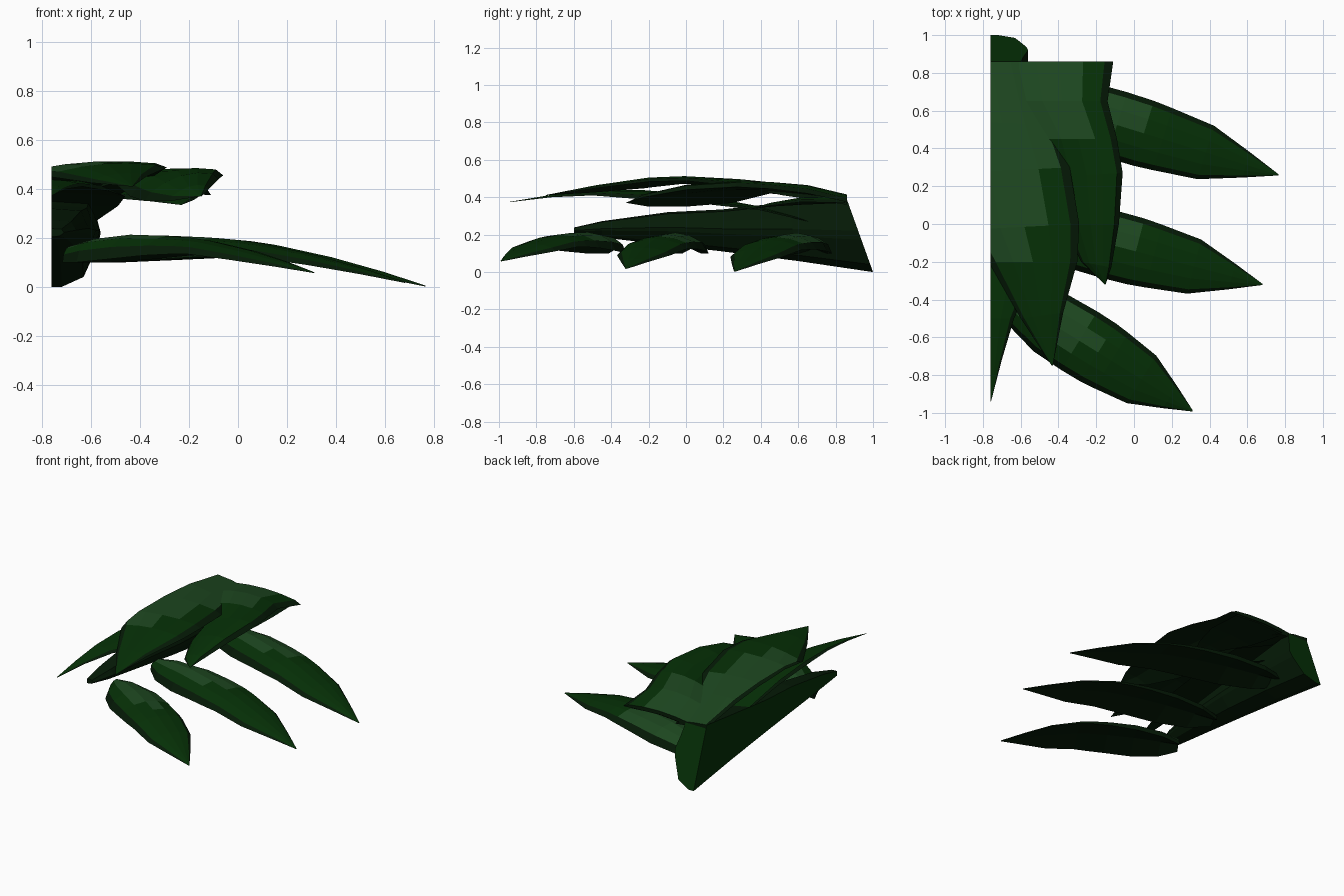
import bpy, bmesh
from mathutils import Vector

if "Cube" in bpy.data.objects:
    bpy.data.objects.remove(bpy.data.objects["Cube"])

CUT = -0.76  # the model is one half, cut along this plane


def material(name, rgb):
    m = bpy.data.materials.new(name)
    m.diffuse_color = (*rgb, 1)
    m.use_nodes = True
    m.node_tree.nodes["Principled BSDF"].inputs["Base Color"].default_value = m.diffuse_color
    return m


MATS = [material("mid green", (0.0018, 0.030, 0.0020)),
        material("light green", (0.0125, 0.064, 0.0145)),
        material("dark rim green", (0.0016, 0.0105, 0.0020))]
RIM = 2


def finish(name, bm, clip=False):
    if clip:
        bmesh.ops.bisect_plane(bm, geom=bm.verts[:] + bm.edges[:] + bm.faces[:],
                               plane_co=(CUT, 0, 0), plane_no=(-1, 0, 0), clear_outer=True)
    me = bpy.data.meshes.new(name)
    bm.to_mesh(me)
    bm.free()
    for m in MATS:
        me.materials.append(m)
    ob = bpy.data.objects.new(name, me)
    bpy.context.collection.objects.link(ob)


# Blade cross-section: position across, share of crown height
SECTION = [(0, 0), (.08, .5), (.28, .86), (.5, 1), (.72, .86), (.92, .5), (1, 0)]


def leaf(name, stations, light=(0, 0, 0, 0), clip=False, hollow=0.4):
    """Domed blade lofted through (left edge, right edge, crown height), root to tip.
    light = how many rows from the root are light green, for each inner strip."""
    bm = bmesh.new()
    rows, unders = [], []
    for l, r, crown in stations:
        l, r = Vector(l), Vector(r)
        rise = crown - (l.z + r.z) / 2
        row = []
        for u, h in SECTION:
            p = l.lerp(r, u)
            p.z += rise * h
            row.append(bm.verts.new(p))
        rows.append(row)
        p = l.lerp(r, 0.5)
        p.z += rise * hollow
        unders.append(bm.verts.new(p))
    for i in range(len(rows) - 1):
        a, b = rows[i], rows[i + 1]
        for j in range(6):
            f = bm.faces.new((a[j], a[j + 1], b[j + 1], b[j]))
            if j in (0, 5):
                f.material_index = RIM
            elif i < light[j - 1]:
                f.material_index = 1
        for q in ((a[0], b[0], unders[i + 1], unders[i]), (a[6], unders[i], unders[i + 1], b[6])):
            bm.faces.new(q).material_index = RIM
    bm.faces.new(rows[0] + [unders[0]]).material_index = RIM
    bmesh.ops.recalc_face_normals(bm, faces=bm.faces)
    finish(name, bm, clip)


# Three low side leaves sharing one outline: (along, half width, crown height, edge height)
OUTLINE = [(0, .05, .165, .10), (.1, .13, .195, .10), (.25, .175, .21, .11),
           (.4, .182, .2, .12), (.5, .18, .187, .12), (.57, .172, .172, .117),
           (.73, .148, .122, .082), (.88, .07, .062, .04), (1, .003, .006, .002)]
for name, root, tip, tip_z, light in [
        ("rear_side_leaf", (-.66, .70), (.765, .26), 0, (4, 4, 3, 0)),
        ("middle_side_leaf", (-.66, .03), (.68, -.32), .015, (4, 4, 3, 0)),
        ("front_side_leaf", (-.69, -.37), (.31, -.99), .055, (3, 4, 3, 0))]:
    a, b = Vector(root), Vector(tip)
    d = (b - a).normalized()
    side = Vector((-d.y, d.x))
    st = []
    for t, w, z, edge in OUTLINE:
        c = a.lerp(b, t)
        lift = tip_z * t * t
        st.append(((*(c + side * w), edge + lift), (*(c - side * w), edge + lift), z + lift))
    leaf(name, st, light)

# Large top leaf, crossing the cut plane
leaf("large_top_leaf", [
    ((-1.0, .86, .38), (-.52, .86, .36), .415),
    ((-.98, .55, .43), (-.42, .52, .41), .472),
    ((-.93, .27, .45), (-.34, .30, .455), .497),
    ((-.87, -.03, .46), (-.29, 0, .488), .512),
    ((-.77, -.2, .45), (-.30, -.2, .483), .503),
    ((-.6, -.5, .425), (-.375, -.47, .45), .463),
    ((-.435, -.75, .41), (-.43, -.75, .41), .412)], (4, 4, 3, 2), clip=True)

# Smaller top leaf emerging from the large one on its outer side
leaf("outer_top_leaf", [
    ((-.68, .86, .37), (-.11, .86, .375), .415),
    ((-.62, .65, .40), (-.14, .65, .42), .465),
    ((-.50, .45, .42), (-.09, .45, .445), .482),
    ((-.44, .25, .37), (-.06, .27, .455), .475),
    ((-.38, 0, .35), (-.08, 0, .44), .455),
    ((-.28, -.2, .35), (-.12, -.23, .40), .41),
    ((-.155, -.32, .37), (-.15, -.32, .37), .371)], (2, 2, 2, 0), clip=True)

# Short leaf hidden under the outer top leaf
leaf("inner_short_leaf", [
    ((-.56, .85, .37), (-.16, .85, .37), .405),
    ((-.48, .62, .36), (-.15, .62, .375), .40),
    ((-.36, .45, .35), (-.18, .45, .355), .37),
    ((-.235, .34, .335), (-.23, .34, .335), .337)])

# Middle spike below the large leaf, only its right half kept
leaf("centre_spike", [((CUT - w, y, e), (CUT + w, y, e), c) for y, w, e, c in [
    (.72, .16, .255, .27), (.4, .27, .33, .35), (.05, .30, .37, .415),
    (-.25, .24, .39, .44), (-.5, .125, .41, .438), (-.72, .06, .40, .413),
    (-.94, .003, .374, .376)]], clip=True)

# Half stem with a slanted rear end: dark skin, mid green cut faces
bm = bmesh.new()
PROFILE = [(0, 0), (.2, 0), (.65, .1), (.95, .42), (1, .54), (.9, .72), (.8, .95), (0, 1)]
rows = []
for y, w, z0, z1 in [(1.0, .2, 0, .41), (.6, .195, .06, .375), (.2, .18, .11, .335),
                     (-.1, .15, .145, .32), (-.45, .10, .185, .272), (-.6, .05, .205, .238)]:
    rows.append([bm.verts.new((CUT + w * px, y - .36 * (z0 + (z1 - z0) * pz) * max(0, y) ** 2,
                               z0 + (z1 - z0) * pz)) for px, pz in PROFILE])
for a, b in zip(rows, rows[1:]):
    for j in range(len(PROFILE) - 1):
        bm.faces.new((a[j], b[j], b[j + 1], a[j + 1])).material_index = RIM
    bm.faces.new((a[0], a[-1], b[-1], b[0]))
bm.faces.new(rows[0])
bm.faces.new(rows[-1]).material_index = RIM
bmesh.ops.recalc_face_normals(bm, faces=bm.faces)
finish("stem", bm)
